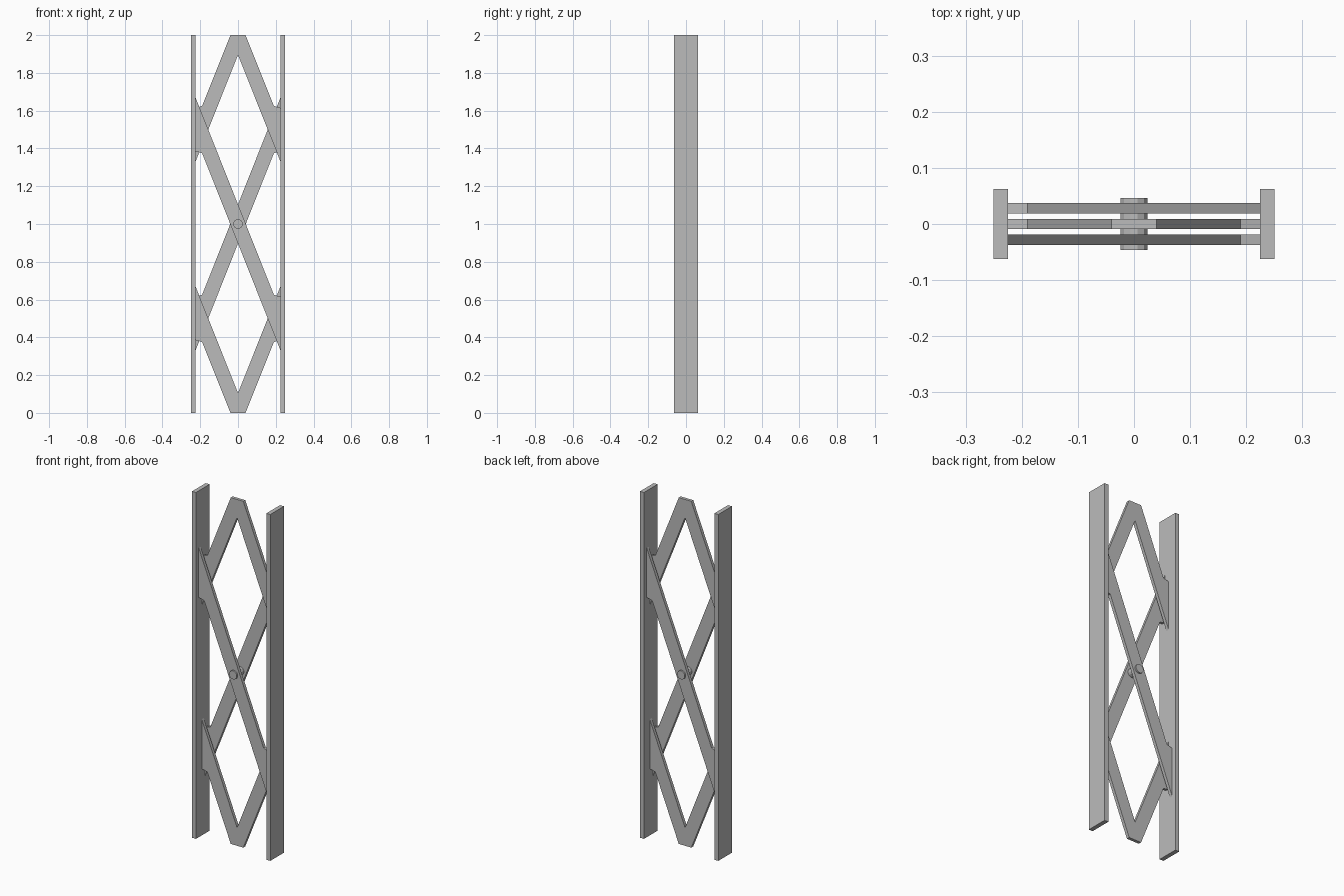
import bpy
import bmesh
import math

cube = bpy.data.objects.get("Cube")
if cube:
    bpy.data.objects.remove(cube, do_unlink=True)

grey = bpy.data.materials.new("plain_grey")
grey.use_nodes = True
color = (0.5, 0.5, 0.5, 1)
grey.diffuse_color = color
grey.node_tree.nodes["Principled BSDF"].inputs["Base Color"].default_value = color


def plate(name, outline, y, depth):
    """Extrude an x-z outline to a plate centred on y."""
    bm = bmesh.new()
    face = bm.faces.new([bm.verts.new((x, y - depth / 2, z)) for x, z in outline])
    result = bmesh.ops.extrude_face_region(bm, geom=[face])
    moved = [v for v in result["geom"] if isinstance(v, bmesh.types.BMVert)]
    bmesh.ops.translate(bm, verts=moved, vec=(0, depth, 0))
    bmesh.ops.recalc_face_normals(bm, faces=bm.faces)
    mesh = bpy.data.meshes.new(name)
    bm.to_mesh(mesh)
    bm.free()
    mesh.materials.append(grey)
    obj = bpy.data.objects.new(name, mesh)
    bpy.context.collection.objects.link(obj)
    return obj


HALF = 0.225      # inner half width between the rails
LAYER = 0.028     # spacing of the lattice layers
THICK = 0.018

# Side rails
for side, s in (("left", 1), ("right", -1)):
    rail = [(s * x, z) for x, z in ((HALF, 0), (0.25, 0), (0.25, 2), (HALF, 2))]
    plate(side + "_rail", rail, 0, 0.125)

# Crossing bars, each with a pointed tip and a squared shoulder at both ends
half_bar = [(-HALF, 1.67), (-HALF, 1.385), (-0.19, 1.375)]
bar = half_bar + [(-x, 2 - z) for x, z in half_bar]
plate("front_cross_bar", bar, -LAYER, THICK)
plate("back_cross_bar", [(-x, z) for x, z in bar], LAYER, THICK)

# Chevrons in the middle layer, top one mirrored to the bottom
leg = [(0.04, 2), (0.19, 1.625), (HALF, 1.615), (HALF, 1.33)]
chevron = leg + [(0, 1.895)] + [(-x, z) for x, z in reversed(leg)]
plate("upper_chevron", chevron, 0, THICK)
plate("lower_chevron", [(x, 2 - z) for x, z in chevron], 0, THICK)

# Pivot pin through the centre
SIDES = 12
angles = [math.tau * (i + 0.5) / SIDES for i in range(SIDES)]
plate("pivot_pin", [(0.025 * math.cos(a), 1 + 0.025 * math.sin(a)) for a in angles],
      0, 0.092)
